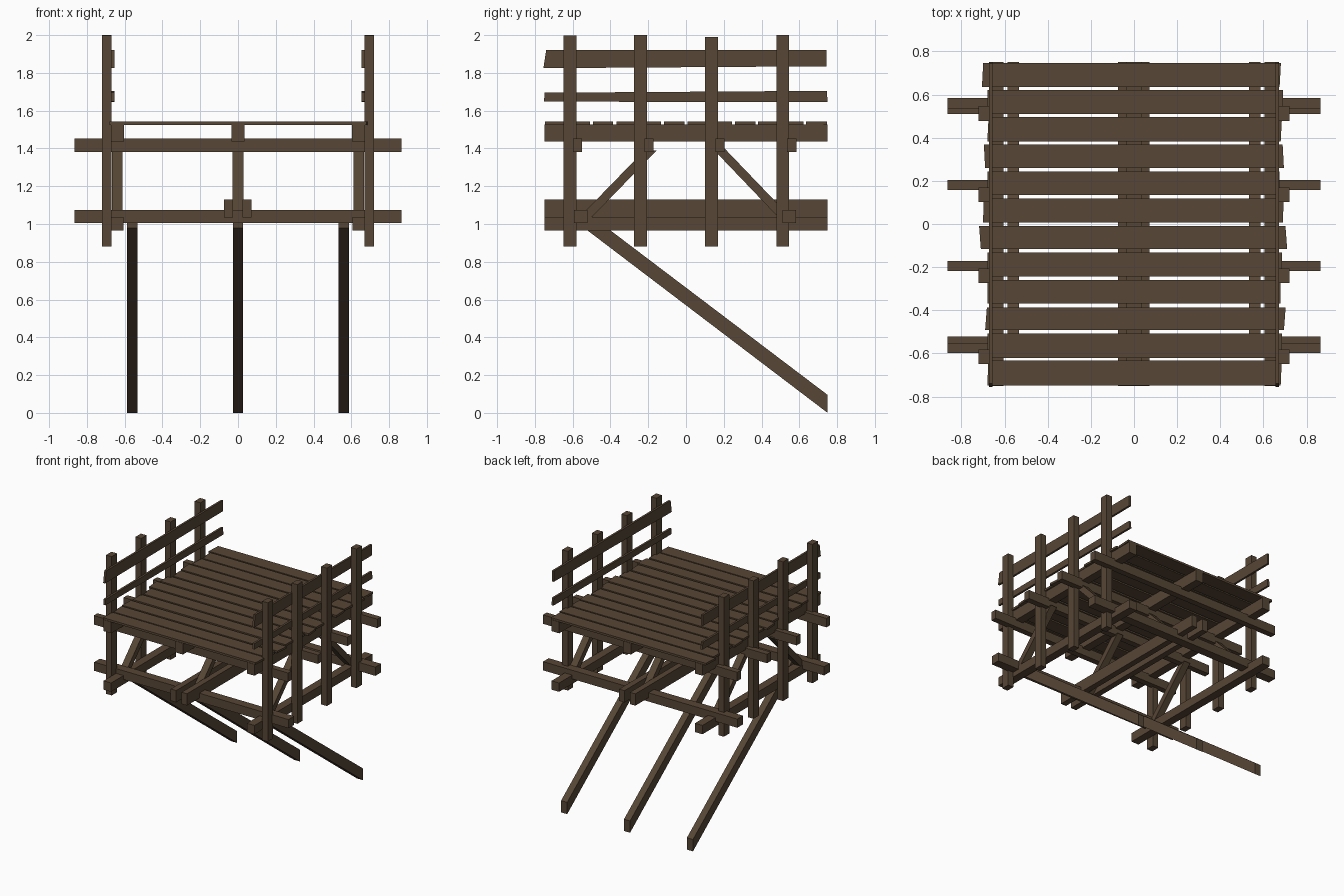
import bpy

wood = bpy.data.materials.new("dark brown wood")
wood.diffuse_color = (0.095, 0.062, 0.036, 1)


def mesh(name, verts, faces):
    me = bpy.data.meshes.new(name)
    me.from_pydata(verts, [], faces)
    me.materials.append(wood)
    ob = bpy.data.objects.new(name, me)
    bpy.context.collection.objects.link(ob)
    return ob


def slab(name, x0, x1, profile):
    """Extrude a 4-point (y, z) profile, counter-clockwise seen from +x, along x."""
    v = [(x0, y, z) for y, z in profile] + [(x1, y, z) for y, z in profile]
    f = [(3, 2, 1, 0), (4, 5, 6, 7)]
    f += [(i, (i + 1) % 4, (i + 1) % 4 + 4, i + 4) for i in range(4)]
    return mesh(name, v, f)


def box(name, x0, x1, y0, y1, z0, z1):
    return slab(name, x0, x1, [(y0, z0), (y1, z0), (y1, z1), (y0, z1)])


# Deck planks: (left end, right end, width, skew of the ends)
planks = [(-.68, .68, .115, .005), (-.68, .685, .115, 0), (-.69, .695, .105, .008),
          (-.68, .68, .108, 0), (-.68, .685, .112, 0), (-.71, .71, .108, -.008),
          (-.70, .69, .11, .004), (-.68, .675, .11, 0), (-.69, .695, .11, -.006),
          (-.68, .68, .115, .006), (-.68, .69, .112, 0), (-.705, .675, .113, .006)]
for i, (l, r, w, s) in enumerate(planks):
    y = -0.69 + i * 0.1255
    ob = box("deck_plank", l, r, y - w / 2, y + w / 2, 1.525, 1.542)
    for v in ob.data.vertices:
        if v.co.y > y:
            v.co.x += s

# Deck joists and lower centre joists, running front to back
for x in (-0.638, 0, 0.638):
    box("deck_joist", x - .034, x + .034, -.75, .75, 1.436, 1.527)
for x in (-0.05, 0.047):
    box("lower_centre_joist", x - .024, x + .024, -.75, .75, 1.035, 1.13)

# Upper and lower cross beams
for y in (-0.575, -0.195, 0.181, 0.56):
    box("upper_cross_beam", -.865, .865, y - .024, y + .024, 1.38, 1.452)
for y in (-0.557, 0.547):
    box("lower_cross_beam", -.865, .865, y - .036, y + .036, 1.005, 1.075)

for s in (-1, 1):
    # Side sill
    a, b = sorted((s * .605, s * .672))
    box("side_sill", a, b, -.75, .75, .965, 1.036)
    # Posts
    a, b = sorted((s * .67, s * .72))
    for y, top in ((-.615, 1.997), (-.24, 2.0), (.135, 1.99), (.512, 2.0)):
        box("rail_post", a, b, y - .034, y + .034, .88, top)
    # Guard rails on the inner side of the posts, slightly uneven
    a, b = sorted((s * .655, s * .672))
    slab("top_rail", a, b, [(-.755, 1.825), (.745, 1.835), (.745, 1.922), (-.74, 1.922)])
    slab("middle_rail", a, b, [(-.752, 1.648), (.75, 1.645), (.745, 1.705), (-.748, 1.695)])

# Short diagonal braces between lower frame and deck
for x in (-.64, 0, .64):
    slab("short_brace", x - .028, x + .028,
         [(-.565, 1.035), (-.50, 1.035), (-.155, 1.39), (-.22, 1.39)])
    slab("short_brace", x - .028, x + .028,
         [(.475, 1.05), (.54, 1.05), (.185, 1.42), (.145, 1.395)])

# Long props reaching down to the ground at the back
for x in (-.56, 0, .56):
    slab("long_prop", x - .027, x + .027,
         [(-.54, .98), (.75, 0), (.75, .095), (-.54, 1.072)])
